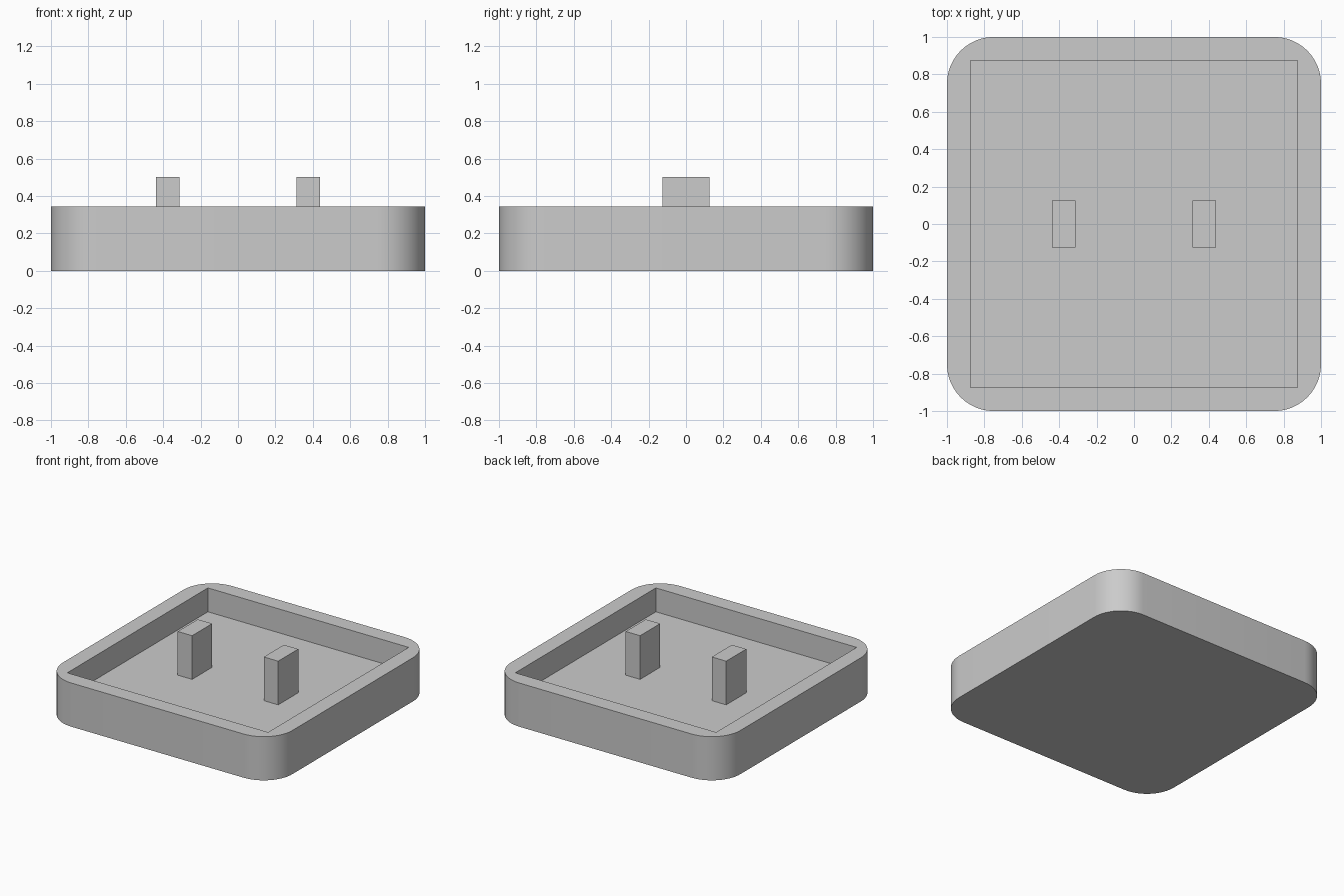
import bpy, bmesh
from mathutils import Matrix, Vector

if "Cube" in bpy.data.objects:
    bpy.data.objects.remove(bpy.data.objects["Cube"])


def box(name, lo, hi, radius=0.0):
    """Box between two corners, with optional rounded vertical edges."""
    lo, hi = Vector(lo), Vector(hi)
    bm = bmesh.new()
    bmesh.ops.create_cube(bm, size=1, matrix=Matrix.LocRotScale((lo + hi) / 2, None, hi - lo))
    if radius:
        upright = [e for e in bm.edges
                   if abs(e.verts[0].co.z - e.verts[1].co.z) > 1e-4]
        bmesh.ops.bevel(bm, geom=upright, offset=radius, offset_type='OFFSET',
                        segments=12, profile=0.5, affect='EDGES')
    mesh = bpy.data.meshes.new(name)
    bm.to_mesh(mesh)
    bm.free()
    obj = bpy.data.objects.new(name, mesh)
    bpy.context.collection.objects.link(obj)
    return obj


FLOOR, RIM, TOP = 0.156, 0.344, 0.5

# Rounded tray with a square-cornered pocket
tray = box("tray", (-1, -1, 0), (1, 1, RIM), radius=0.25)
pocket = box("pocket_cutter", (-0.875, -0.875, FLOOR), (0.875, 0.875, 0.6))
cut = tray.modifiers.new("pocket", 'BOOLEAN')
cut.operation = 'DIFFERENCE'
cut.solver = 'EXACT'
cut.object = pocket
bpy.context.view_layer.objects.active = tray
tray.select_set(True)
bpy.ops.object.modifier_apply(modifier=cut.name)
bpy.data.objects.remove(pocket)
bpy.ops.object.shade_smooth_by_angle(angle=0.5)

# Two upright posts on the pocket floor
for side, x in (("left", -0.375), ("right", 0.375)):
    box(f"{side}_post", (x - 0.0625, -0.125, FLOOR), (x + 0.0625, 0.125, TOP))
